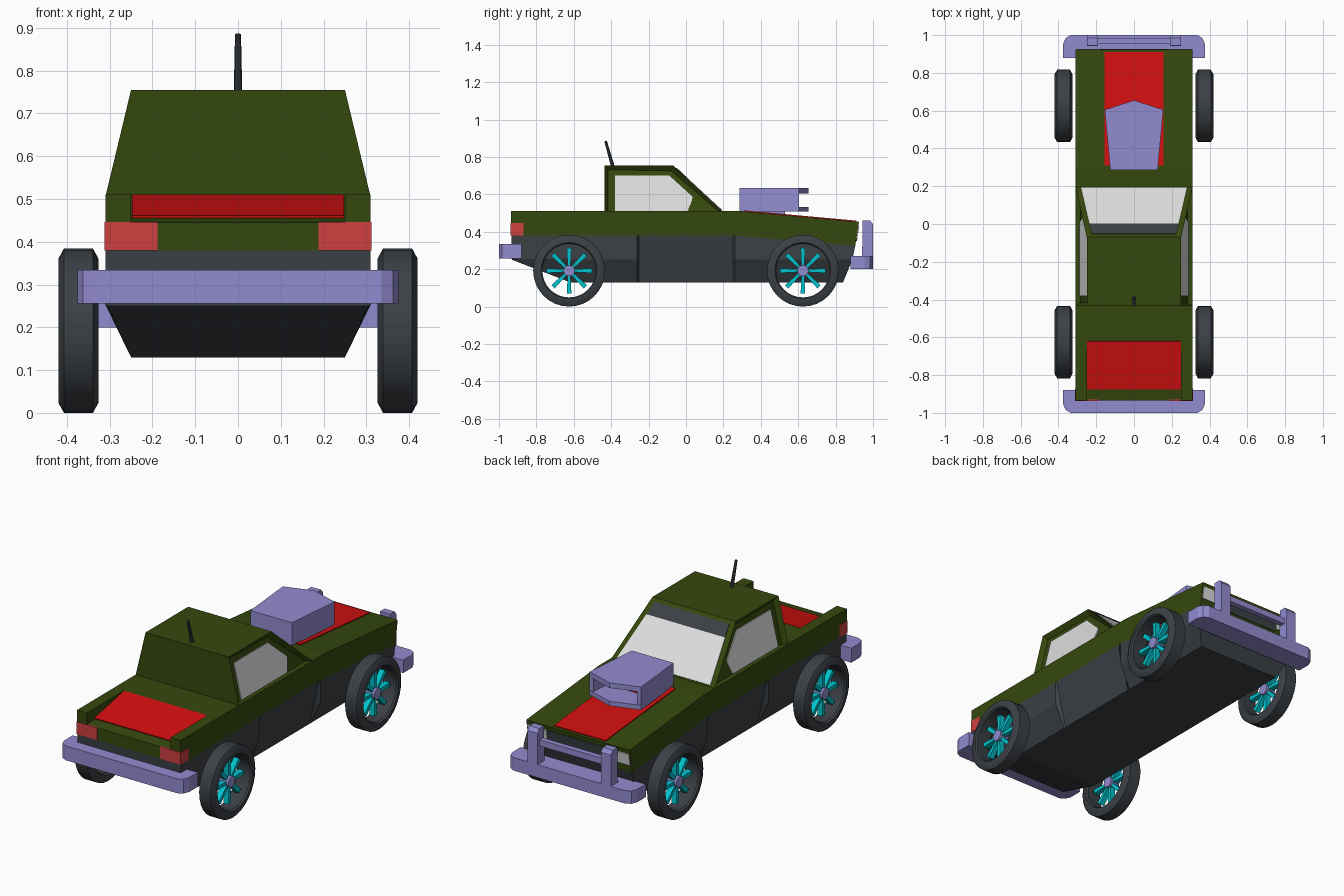
import bpy, bmesh, math
from mathutils import Vector, Matrix

if "Cube" in bpy.data.objects:
    bpy.data.objects.remove(bpy.data.objects["Cube"])


def mat(name, r, g, b):
    m = bpy.data.materials.new(name)
    m.diffuse_color = (r, g, b, 1)
    m.use_nodes = True
    m.node_tree.nodes["Principled BSDF"].inputs["Base Color"].default_value = m.diffuse_color
    return m


GREEN = mat("olive_green", .036, .064, .004)
DARK = mat("charcoal", .045, .052, .06)
RED = mat("red", .64, .005, .005)
LAMP = mat("lamp_red", .62, .05, .05)
PURPLE = mat("lavender", .29, .26, .63)
CYAN = mat("cyan", .0, .55, .62)
GLASS = mat("pale_grey", .72, .72, .72)


def finish(name, bm, material, smooth=False):
    bmesh.ops.recalc_face_normals(bm, faces=bm.faces)
    me = bpy.data.meshes.new(name)
    bm.to_mesh(me)
    bm.free()
    me.materials.append(material)
    if smooth:
        me.shade_smooth()
        me.set_sharp_from_angle(angle=math.radians(30))
    ob = bpy.data.objects.new(name, me)
    bpy.context.collection.objects.link(ob)
    return ob


def extrude(name, pts, vec, material):
    """Solid from a flat polygon swept along vec."""
    bm = bmesh.new()
    f = bm.faces.new([bm.verts.new(p) for p in pts])
    r = bmesh.ops.extrude_face_region(bm, geom=[f])
    vs = [v for v in r["geom"] if isinstance(v, bmesh.types.BMVert)]
    bmesh.ops.translate(bm, verts=vs, vec=vec)
    return finish(name, bm, material)


def side(name, yz, x0, x1, material):
    return extrude(name, [(x0, y, z) for y, z in yz], (x1 - x0, 0, 0), material)


def plan(name, xy, z0, z1, material):
    return extrude(name, [(x, y, z0) for x, y in xy], (0, 0, z1 - z0), material)


def box(name, x0, x1, y0, y1, z0, z1, material):
    return plan(name, [(x0, y0), (x1, y0), (x1, y1), (x0, y1)], z0, z1, material)


def plate(name, pts, material, t=.008):
    p = [Vector(q) for q in pts]
    n = (p[1] - p[0]).cross(p[2] - p[0]).normalized()
    return extrude(name, [q - n * t / 2 for q in p], n * t, material)


def strip(name, w0, a, w1, b, material):
    """Symmetric plate between two (y, z) lines of half widths w0, w1."""
    return plate(name, [(-w0, *a), (w0, *a), (w1, *b), (-w1, *b)], material)


def loft(name, halves, material):
    bm = bmesh.new()
    rings = [[bm.verts.new(p) for p in h] +
             [bm.verts.new((-x, y, z)) for x, y, z in reversed(h)] for h in halves]
    for a, b in zip(rings, rings[1:]):
        for i in range(len(a)):
            j = (i + 1) % len(a)
            bm.faces.new((a[i], a[j], b[j], b[i]))
    bm.faces.new(rings[0])
    bm.faces.new(rings[-1])
    return finish(name, bm, material)


# dark lower body: top edge, shoulder, floor edge at each station
def station(y, xm=.31):
    return [(.31, y, .38), (xm, y, .253), (.25, y, .13)]


loft("lower_body", [
    [(.31, -.933, .38), (.31, -.933, .256), (.305, -.93, .25)],
    station(-.62), station(-.262), station(-.25, .281), station(.25, .281), station(.262),
    [(.31, .84, .331), (.31, .82, .253), (.25, .80, .13)],
    [(.31, .905, .326), (.31, .89, .253), (.25, .84, .13)]], DARK)

# green upper body: side rails plus a centre with the sloping bed
front = [(.3, .51), (.925, .453), (.905, .325), (.26, .38), (-.935, .38)]
side("body_centre", [(-.935, .445), (-.875, .455), (-.62, .505), (-.62, .51)] + front,
     -.25, .25, GREEN)
for s in (-1, 1):
    side("body_side", [(-.935, .51)] + front, s * .25, s * .31, GREEN)
strip("bed_panel", .248, (-.875, .457), .248, (-.62, .507), RED)
strip("hood_panel", .155, (.31, .510), .155, (.91, .4555), RED)

# cab with recessed sides
bm = bmesh.new()
lo = [bm.verts.new((x, y, .505)) for x, y in
      [(-.31, -.435), (.31, -.435), (.31, .2), (-.31, .2)]]
hi = [bm.verts.new((x, y, .755)) for x, y in
      [(-.25, -.435), (.25, -.435), (.25, -.07), (-.25, -.07)]]
faces = [bm.faces.new((lo[i], lo[(i + 1) % 4], hi[(i + 1) % 4], hi[i])) for i in range(4)]
bm.faces.new(lo)
bm.faces.new(hi)
bmesh.ops.recalc_face_normals(bm, faces=bm.faces)
for f in (faces[1], faces[3]):
    bmesh.ops.inset_region(bm, faces=[f], thickness=.026, depth=-.025)
    for v in f.verts:
        if v.co.z < .6:            # drop the sill level with the body top
            d = v.co.z - .51
            v.co.z -= d
            v.co.x += math.copysign(d * .24, v.co.x)
            if v.co.y > 0:
                v.co.y += d * 1.08
finish("cab", bm, GREEN)

# windows
window = [(-.38, .511), (-.38, .70), (-.09, .70), (.02, .60), (.035, .585),
          (.03, .56), (.01, .511)]
for s in (-1, 1):
    plate("side_window", [(s * (.2845 - (z - .51) * .24), y, z) for y, z in window], GLASS)


def shield(t):
    return (.2 - .27 * t, .505 + .25 * t)


strip("windshield", .28, shield(.04), .236, shield(.74), GLASS)
strip("windshield_tint", .236, shield(.74), .222, shield(.94), DARK)

# antenna
bm = bmesh.new()
d = Vector((0, -.04, .14))
bmesh.ops.create_cone(bm, cap_ends=True, segments=8, radius1=.01, radius2=.007,
                      depth=d.length,
                      matrix=Matrix.Translation((0, -.41, .815)) @
                      d.to_track_quat('Z', 'Y').to_matrix().to_4x4())
finish("antenna", bm, DARK, True)

# hood scoop: pointed lids, walls and red intake
roof = [(-.125, .285), (.125, .285), (.155, .605), (0, .655), (-.155, .605)]
plan("scoop_top", roof, .605, .633, PURPLE)
plan("scoop_bottom", roof, .508, .533, PURPLE)
for s in (-1, 1):
    plan("scoop_wall", [(s * .125, .285), (s * .155, .605), (s * .13, .605), (s * .1, .285)],
         .53, .61, PURPLE)
box("scoop_back", -.12, .12, .285, .31, .53, .61, PURPLE)
box("scoop_intake", -.11, .11, .31, .50, .53, .61, RED)
box("scoop_base", -.1, .1, .34, .53, .47, .51, PURPLE)

# bumpers
for name, s, z0, z1 in (("front_bumper", 1, .20, .27), ("rear_bumper", -1, .256, .334)):
    half = [(.375, .88), (.375, .955), (.362, .985), (.335, 1.0)]
    pts = [(x, s * y) for x, y in half] + [(-x, s * y) for x, y in reversed(half)]
    plan(name, pts, z0, z1, PURPLE)
for s in (-1, 1):
    side("guard_post", [(.94, .2), (1, .2), (1, .44), (.985, .46), (.945, .46)],
         s * .19, s * .25, PURPLE)
box("guard_bar", -.2, .2, .952, .982, .365, .398, PURPLE)


# lamps and grille
def nose(z):
    return .906 + (z - .325) * .156


for s in (-1, 1):
    box("tail_lamp", s * .188, s * .312, -.938, -.87, .38, .446, LAMP)
    plate("head_lamp", [(s * x, nose(z), z) for x, z in
                        [(.19, .365), (.305, .365), (.305, .43), (.19, .43)]], GLASS)
strip("grille", .185, (nose(.35), .35), .185, (nose(.43), .43), DARK)

# wheels
tyre = [(-.047, .15), (-.047, .168), (-.034, .192), (.034, .192), (.047, .168),
        (.047, .15), (.038, .143), (-.038, .143)]
for sx in (-1, 1):
    for y in (-.625, .625):
        c = Matrix.Translation((sx * .373, y, .192))
        bm = bmesh.new()
        n = 32
        rings = [[bm.verts.new(c @ Vector((x, r * math.cos(a), r * math.sin(a))))
                  for x, r in tyre] for a in [2 * math.pi * i / n for i in range(n)]]
        for i in range(n):
            a, b = rings[i], rings[(i + 1) % n]
            for j in range(len(tyre)):
                k = (j + 1) % len(tyre)
                bm.faces.new((a[j], a[k], b[k], b[j]))
        finish("tyre", bm, DARK, True)

        bm = bmesh.new()
        for i in range(8):
            vs = bmesh.ops.create_cube(bm, size=1)["verts"]
            for v in vs:
                outer = v.co.z > 0
                v.co = (v.co.x * .03, v.co.y * (.025 if outer else .014), .122 if outer else .015)
            bmesh.ops.transform(bm, verts=vs,
                                matrix=c @ Matrix.Rotation(i * math.pi / 4, 4, 'X'))
        finish("spokes", bm, CYAN)

        bm = bmesh.new()
        bmesh.ops.create_cone(bm, cap_ends=True, segments=16, radius1=.03, radius2=.03,
                              depth=.055, matrix=c @ Matrix.Rotation(math.pi / 2, 4, 'Y'))
        finish("hub", bm, PURPLE, True)
